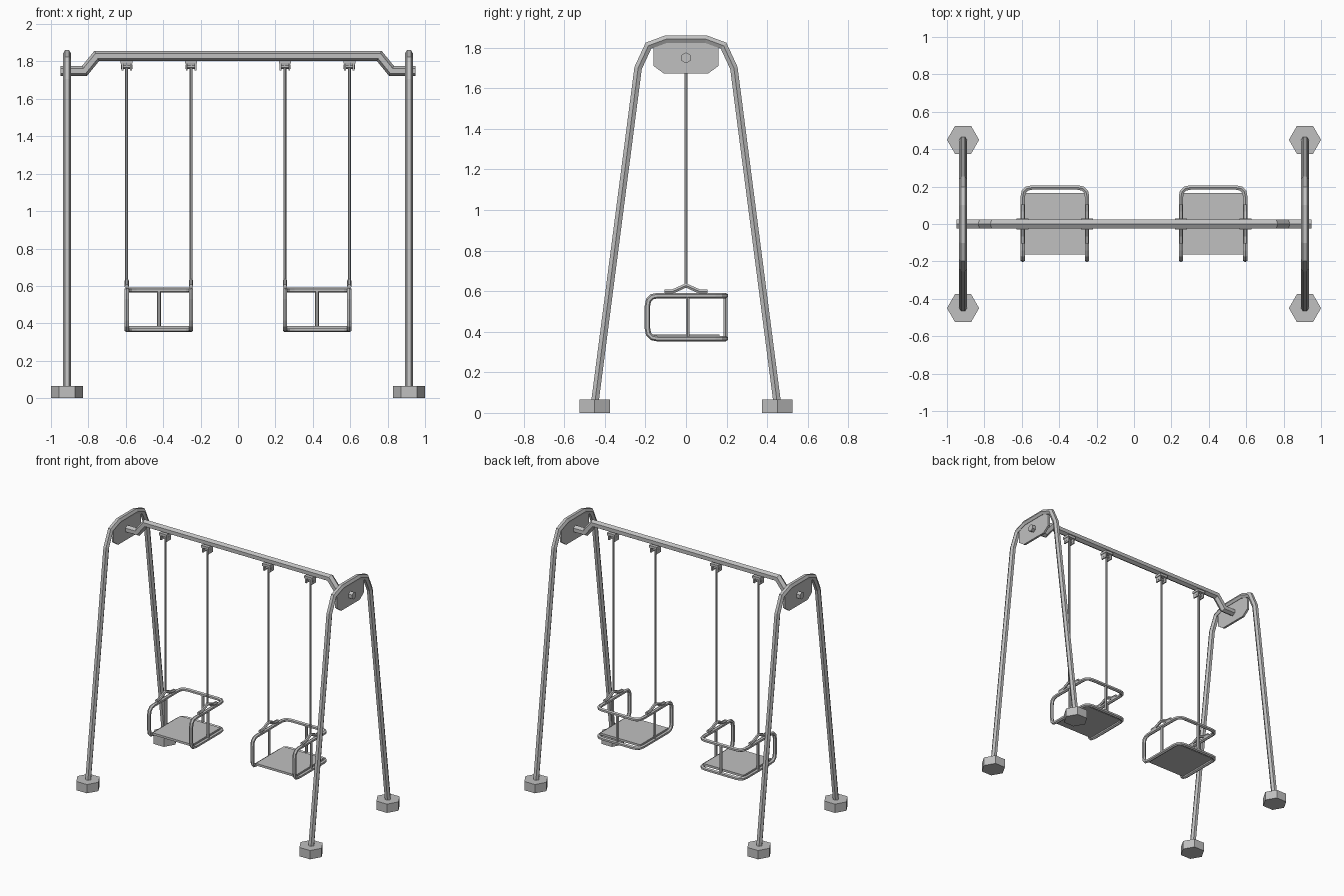
import bpy, bmesh, math
from mathutils import Vector

old = bpy.data.objects.get("Cube")
if old:
    bpy.data.objects.remove(old, do_unlink=True)

grey = bpy.data.materials.new("metal_grey")
grey.use_nodes = True
GREY = (0.53, 0.53, 0.53, 1)
grey.diffuse_color = GREY
grey.node_tree.nodes["Principled BSDF"].inputs["Base Color"].default_value = GREY


def finish(name, bm, loc=(0, 0, 0)):
    bmesh.ops.recalc_face_normals(bm, faces=bm.faces)
    mesh = bpy.data.meshes.new(name)
    bm.to_mesh(mesh)
    bm.free()
    mesh.materials.append(grey)
    ob = bpy.data.objects.new(name, mesh)
    ob.location = loc
    bpy.context.collection.objects.link(ob)
    return ob


def rounded(points, cut, steps=3):
    """Replace every inner corner of a path with a short arc."""
    pts = [Vector(p) for p in points]
    out = [pts[0]]
    for a, b, c in zip(pts, pts[1:], pts[2:]):
        p, q = b + (a - b).normalized() * cut, b + (c - b).normalized() * cut
        for i in range(steps + 1):
            t = i / steps
            out.append(p * (1 - t) ** 2 + b * 2 * t * (1 - t) + q * t ** 2)
    return out + [pts[-1]]


def tube(bm, path, radius, up, sides=6):
    """Sweep a polygon along a path with mitred joints; a corner points along up."""
    pts = [Vector(p) for p in path]
    dirs = [(b - a).normalized() for a, b in zip(pts, pts[1:])]
    up = Vector(up)
    side = dirs[0].cross(up).normalized()
    up = side.cross(dirs[0])
    angles = [k * math.tau / sides for k in range(sides)]
    ring = [pts[0] + (up * math.cos(a) + side * math.sin(a)) * radius for a in angles]
    rings = [[bm.verts.new(p) for p in ring]]
    for i, d in enumerate(dirs):
        n = d + dirs[min(i + 1, len(dirs) - 1)]
        ring = [p + d * ((pts[i + 1] - p).dot(n) / d.dot(n)) for p in ring]
        rings.append([bm.verts.new(p) for p in ring])
    for r, s in zip(rings, rings[1:]):
        for k in range(sides):
            j = (k + 1) % sides
            bm.faces.new((r[k], r[j], s[j], s[k]))
    bm.faces.new(rings[0])
    bm.faces.new(rings[-1])


def box(bm, lo, hi):
    verts = bmesh.ops.create_cube(bm, size=1)["verts"]
    for v in verts:
        v.co = Vector([h if c > 0 else l for c, l, h in zip(v.co, lo, hi)])


def mirrored(half, axis):
    """Extend half a path across the centre plane of an axis."""
    flip = Vector((1, 1, 1))
    flip[axis] = -1
    return [Vector(p) for p in half] + [Vector(p) * flip for p in reversed(half)]


X, Y, Z = (1, 0, 0), (0, 1, 0), (0, 0, 1)

# Cranked top beam
bm = bmesh.new()
tube(bm, mirrored([(-0.95, 0, 1.75), (-0.82, 0, 1.75), (-0.755, 0, 1.83)], 0), 0.027, Z)
finish("top_beam", bm)

for label, sx in (("left", 1), ("right", -1)):
    # Arched end frame
    bm = bmesh.new()
    arch = [(0, -0.452, 0.03), (0, -0.236, 1.70), (0, -0.185, 1.81), (0, -0.098, 1.842)]
    tube(bm, mirrored(arch, 1), 0.0215, X)
    finish(label + "_end_frame", bm, (sx * 0.914, 0, 0))

    # Gusset plate under the arch
    bm = bmesh.new()
    edge = [(0.108, 1.672), (0.16, 1.71), (0.16, 1.815), (0.098, 1.842)]
    outline = edge + [(-y, z) for y, z in reversed(edge)]
    face = bm.faces.new([bm.verts.new((-0.008, y, z)) for y, z in outline])
    new = bmesh.ops.extrude_face_region(bm, geom=[face])["geom"]
    bmesh.ops.translate(bm, vec=(0.016, 0, 0),
                        verts=[v for v in new if isinstance(v, bmesh.types.BMVert)])
    finish(label + "_gusset_plate", bm, (sx * 0.914, 0, 0))

    # Six-sided feet
    for end, sy in (("front", -1), ("back", 1)):
        bm = bmesh.new()
        tube(bm, [(0, 0, 0), (0, 0, 0.065)], 0.086, X)
        finish(f"{label}_{end}_foot", bm, (sx * 0.914, sy * 0.45, 0))

    seat = (sx * 0.423, 0, 0)
    half = 0.172

    # Seat frame: one bent tube, with posts
    bm = bmesh.new()
    loop = [(0, 0.195, 0.578), (half, 0.195, 0.578), (half, -0.19, 0.578),
            (half, -0.19, 0.366), (half, 0.195, 0.366), (0, 0.195, 0.366)]
    path = rounded(loop, 0.05)
    for s in (1, -1):
        tube(bm, [Vector((p.x * s, p.y, p.z)) for p in path], 0.0135, Z)
        tube(bm, [(s * half, 0.008, 0.366), (s * half, 0.008, 0.578)], 0.01, X)
    tube(bm, [(0, 0.195, 0.366), (0, 0.195, 0.578)], 0.011, X)
    finish(label + "_seat_frame", bm, seat)

    # Seat board
    bm = bmesh.new()
    box(bm, (-0.164, -0.162, 0.37), (0.164, 0.165, 0.386))
    finish(label + "_seat_board", bm, seat)

    for part, s in (("outer", sx), ("inner", -sx)):
        at = (seat[0] + s * half, 0, 0)
        name = f"{label}_{part}_"

        # Hanging rod
        bm = bmesh.new()
        tube(bm, [(0, 0, 0.625), (0, 0, 1.785)], 0.008, X)
        finish(name + "rod", bm, at)

        # Peaked strap joining rod and seat
        bm = bmesh.new()
        strap = [(0, -0.105, 0.597), (0, -0.065, 0.599), (0, 0, 0.628)]
        tube(bm, strap + [(0, -y, z) for _, y, z in strap[-2::-1]], 0.0115, X)
        finish(name + "strap", bm, at)

        # Bracket: top plate, two cheeks and a pin
        bm = bmesh.new()
        box(bm, (-0.032, -0.03, 1.788), (0.032, 0.03, 1.806))
        for c in (-1, 1):
            box(bm, (c * 0.023 - 0.005, -0.025, 1.752), (c * 0.023 + 0.005, 0.025, 1.79))
        tube(bm, [(-0.03, 0, 1.772), (0.03, 0, 1.772)], 0.011, Z)
        finish(name + "bracket", bm, at)
